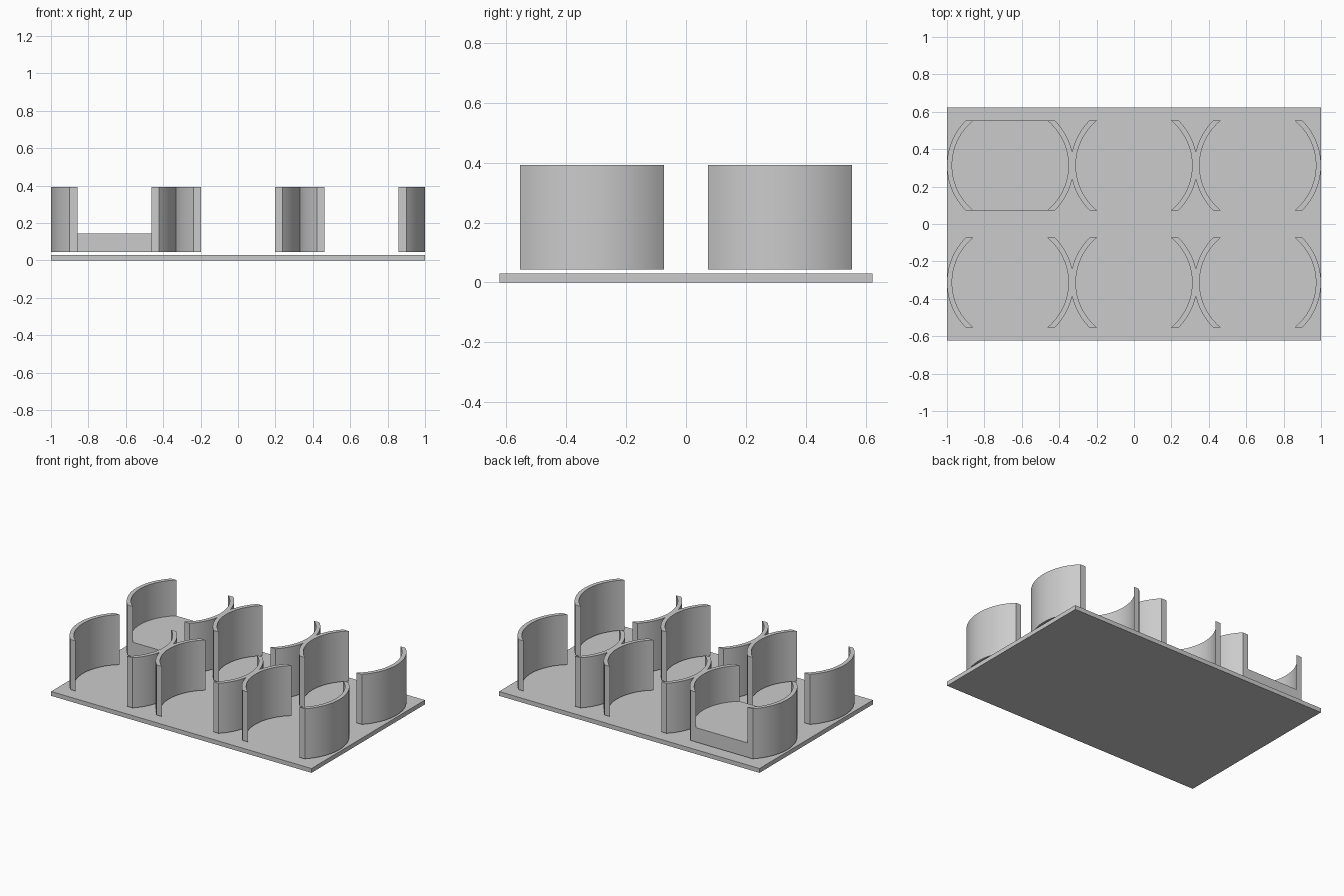
import bpy, bmesh
from math import asin, acos, cos, sin

if "Cube" in bpy.data.objects:
    bpy.data.objects.remove(bpy.data.objects["Cube"], do_unlink=True)

PITCH, ROW = 0.6615, 0.313       # cup spacing in x, row offset in y
INNER, OUTER = 0.311, 0.3385     # cup wall radii
HALF = 0.24                      # cups are cut flat at this distance from their centre
BOTTOM, TOP, FLOOR_TOP = 0.044, 0.392, 0.144

grey = bpy.data.materials.new("light grey")
grey.use_nodes = True
colour = (0.6, 0.6, 0.6, 1)
grey.diffuse_color = colour
grey.node_tree.nodes["Principled BSDF"].inputs["Base Color"].default_value = colour


def arc(radius, start, end, steps=24):
    angles = [start + (end - start) * i / steps for i in range(steps + 1)]
    return [(radius * cos(a), radius * sin(a)) for a in angles]


def shift(points, dx):
    return [(x + dx, y) for x, y in points]


def turn(points):
    return [(-x, -y) for x, y in points]


def prism(name, outline, z0, z1, x=0, y=0):
    """Extrude a closed outline from z0 to z1."""
    mesh = bpy.data.meshes.new(name)
    bm = bmesh.new()
    face = bm.faces.new([bm.verts.new((px, py, z0)) for px, py in outline])
    extruded = bmesh.ops.extrude_face_region(bm, geom=[face], use_keep_orig=True)
    for v in extruded["geom"]:
        if isinstance(v, bmesh.types.BMVert):
            v.co.z = z1
    bmesh.ops.recalc_face_normals(bm, faces=bm.faces)
    bm.to_mesh(mesh)
    bm.free()
    obj = bpy.data.objects.new(name, mesh)
    obj.location = (x, y, 0)
    mesh.materials.append(grey)
    bpy.context.collection.objects.link(obj)
    bpy.ops.object.select_all(action="DESELECT")
    bpy.context.view_layer.objects.active = obj
    obj.select_set(True)
    bpy.ops.object.shade_smooth_by_angle(angle=0.5)
    return obj


# Outlines: a single curved wall, and two walls joined back to back
a_in, a_out = asin(HALF / INNER), asin(HALF / OUTER)
a_join = acos(PITCH / 2 / OUTER)
inner_arc = arc(INNER, -a_in, a_in)
end_wall = inner_arc + arc(OUTER, a_out, -a_out)
half_wall = shift(inner_arc, -PITCH / 2)
upper = shift(arc(OUTER, a_out, a_join), -PITCH / 2)
lower = shift(arc(OUTER, -a_join, -a_out), -PITCH / 2)
# walk: left inner arc, upper V, right inner arc, lower V
right_side = turn(lower)[::1]
joined_wall = half_wall + upper + right_side[1:] + turn(half_wall) + turn(upper) + lower[1:]

# Base plate
prism("base_plate", [(-1, -0.622), (1, -0.622), (1, 0.622), (-1, 0.622)], 0, 0.03)

# Cup walls in two rows
for row, y in (("front", -ROW), ("back", ROW)):
    prism(row + "_left_end_wall", end_wall, BOTTOM, TOP, PITCH, y)
    prism(row + "_right_end_wall", turn(end_wall), BOTTOM, TOP, -PITCH, y)
    for side, x in (("left", PITCH / 2), ("right", -PITCH / 2)):
        prism(row + "_" + side + "_joined_wall", joined_wall, BOTTOM, TOP, x, y)

# Raised floor in one cup
prism("cup_floor", inner_arc + turn(inner_arc), BOTTOM, FLOOR_TOP, -PITCH, ROW)
